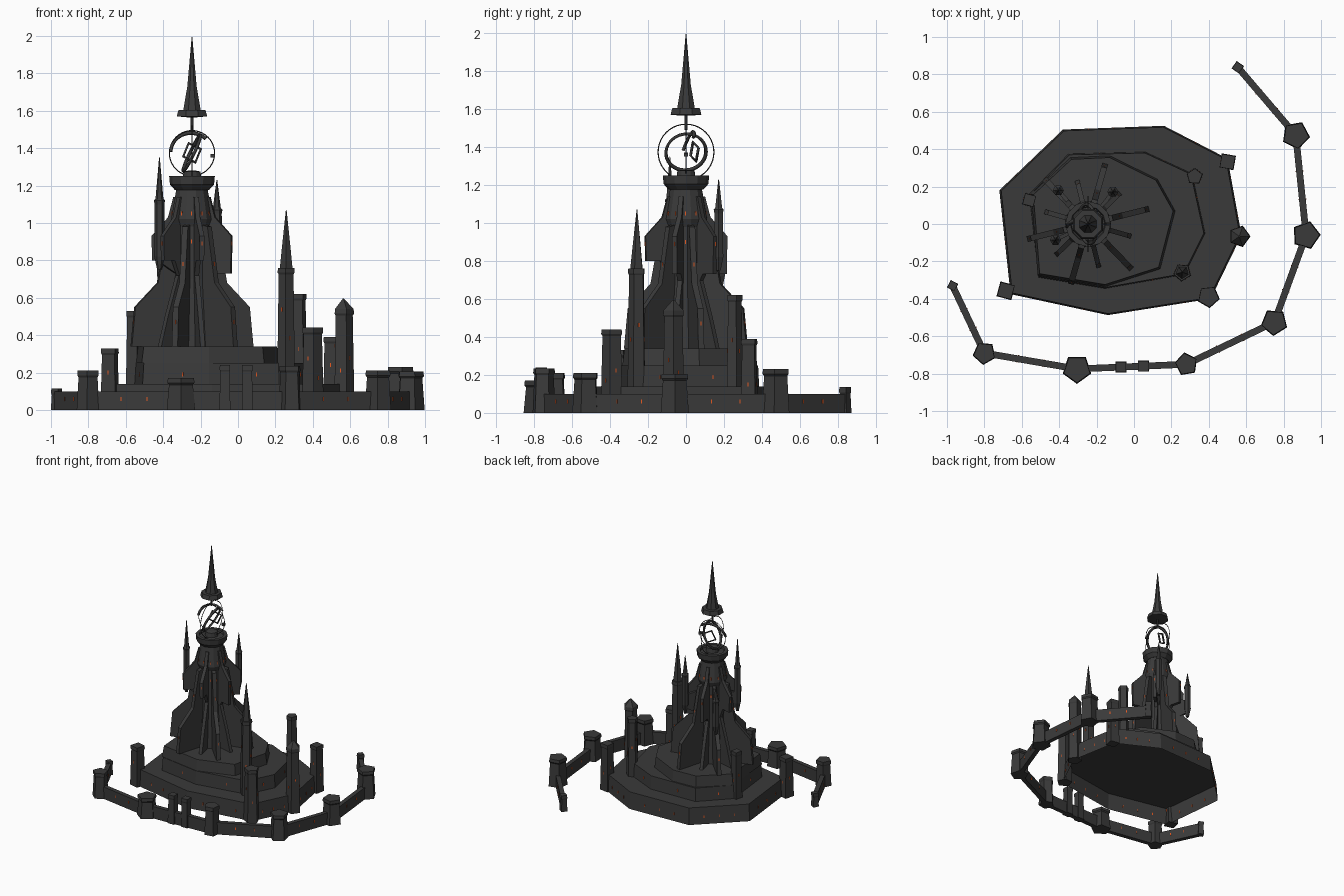
import bpy, bmesh
from math import sin, cos, pi, radians, atan2
from mathutils import Vector, Matrix

cube = bpy.data.objects.get("Cube")
if cube:
    bpy.data.objects.remove(cube, do_unlink=True)


def material(name, rgb):
    m = bpy.data.materials.new(name)
    m.use_nodes = True
    m.diffuse_color = (*rgb, 1)
    m.node_tree.nodes["Principled BSDF"].inputs["Base Color"].default_value = (*rgb, 1)
    return m


STONE = material("dark_stone", (0.042, 0.042, 0.042))
GLOW = material("orange_window", (0.8, 0.1, 0.015))
CX = -0.246  # axis of the keep


def finish(name, bm, mat=STONE):
    bmesh.ops.recalc_face_normals(bm, faces=bm.faces)
    mesh = bpy.data.meshes.new(name)
    bm.to_mesh(mesh)
    bm.free()
    mesh.materials.append(mat)
    obj = bpy.data.objects.new(name, mesh)
    bpy.context.collection.objects.link(obj)
    return obj


def loft(name, rings, floor=True):
    """Skin a stack of equal-sided polygon rings, closing the top and optionally the bottom."""
    bm = bmesh.new()
    rows = [[bm.verts.new(p) for p in ring] for ring in rings]
    n = len(rows[0])
    for a, b in zip(rows, rows[1:]):
        for i in range(n):
            j = (i + 1) % n
            bm.faces.new((a[i], a[j], b[j], b[i]))
    if floor:
        bm.faces.new(rows[0][::-1])
    bm.faces.new(rows[-1])
    return finish(name, bm)


def lathe(name, x, y, profile, sides=8, turn=0.0):
    return loft(name, [[(x + r * cos(turn + 2 * pi * i / sides),
                         y + r * sin(turn + 2 * pi * i / sides), z)
                        for i in range(sides)] for r, z in profile])


def box(name, centre, size, angle=0.0, mat=STONE):
    bm = bmesh.new()
    place = Matrix.Translation(centre) @ Matrix.Rotation(angle, 4, "Z") @ Matrix.Diagonal((*size, 1))
    bmesh.ops.create_cube(bm, size=1, matrix=place)
    return finish(name, bm, mat)


def window(x, y, z, angle):
    box("lit_window", (x, y, z), (0.006, 0.005, 0.021), angle, GLOW)


def tower(name, x, y, r, z0, h, sides, turn, roof=0.0, lit=True):
    """Tapered prism with a projecting crown, an optional roof and lit slits."""
    turn = radians(turn)
    neck = h - 0.035
    profile = [(r, z0), (r * 0.84, neck), (r * 0.95, neck + 0.01), (r * 0.92, h)]
    if roof:
        profile.append((0.004, h + roof))
    lathe(name, x, y, profile, sides, turn)
    if lit:
        for k in range(sides):
            t = 0.42 + 0.13 * (k % 3)
            d = r * (1 - 0.16 * t) * cos(pi / sides)
            a = turn + (2 * k + 1) * pi / sides
            window(x + d * cos(a), y + d * sin(a), z0 + (neck - z0) * t, a)


def tier(name, pts, z0, z1, top):
    """Hollow stepped slab, open underneath."""
    cx = sum(p[0] for p in pts) / len(pts)
    cy = sum(p[1] for p in pts) / len(pts)
    loft(name, [[(cx + (x - cx) * s, cy + (y - cy) * s, z) for x, y in pts]
                for s, z in ((1, z0), (top, z1))], floor=False)


def fin(name, outline, angle, width):
    """Upright radial plate from a (radius, height) outline."""
    c, s = cos(angle), sin(angle)
    loft(name, [[(CX + r * c - t * s, r * s + t * c, z) for r, z in outline]
                for t in (-width / 2, width / 2)])


# Stepped platform
base = [(-.38, .505), (.16, .525), (.5, .35), (.575, -.06),
        (.41, -.40), (-.14, -.487), (-.66, -.375), (-.72, .18)]
middle = [(-.56, .16), (-.35, .375), (.06, .385), (.31, .27),
          (.38, -.05), (.27, -.27), (-.155, -.345), (-.51, -.285)]
upper = [(-.55, .16), (-.34, .355), (-.13, .365), (.125, .24),
         (.22, .07), (.14, -.24), (-.155, -.335), (-.515, -.275)]
tier("platform_base", base, 0, 0.14, 0.985)
tier("platform_middle", middle, 0.14, 0.25, 0.985)
tier("platform_upper", upper, 0.25, 0.34, 0.97)
for pts, height, steps in ((base, 0.06, (.25, .5, .75)), (middle, 0.19, (.4,))):
    for a, b in zip(pts, pts[1:] + pts[:1]):
        a, b = Vector(a), Vector(b)
        for t in steps:
            p = a.lerp(b, t) * 0.994
            window(p.x, p.y, height, atan2((b - a).y, (b - a).x) + pi / 2)

# Curtain wall with its towers: x, y, radius, height, sides, turn
posts = [(-.97, -.33, .032, .115, 4, 17), (-.80, -.69, .064, .21, 5, 48),
         (-.305, -.775, .08, .17, 5, 54), (-.07, -.765, .042, .24, 4, 45),
         (.05, -.76, .042, .24, 4, 45), (.28, -.75, .064, .235, 5, 28),
         (.75, -.525, .074, .21, 5, 50), (.92, -.06, .078, .205, 5, 2),
         (.865, .475, .077, .23, 5, -8), (.555, .838, .034, .135, 4, 10)]
for x, y, r, h, n, turn in posts:
    tower("wall_tower" if n == 5 else "wall_post", x, y, r, 0, h, n, turn, lit=False)
for p, q in zip(posts, posts[1:]):
    a, b = Vector(p[:2]), Vector(q[:2])
    d, mid = b - a, (a + b) / 2
    ang = atan2(d.y, d.x)
    box("curtain_wall", (*mid, 0.05), (d.length, 0.036, 0.1), ang)
    if d.length > 0.3:
        for t in (0.36, 0.64):
            w = a.lerp(b, t)
            for side in (-1, 1):
                window(w.x - side * .018 * sin(ang), w.y + side * .018 * cos(ang), .06, ang + pi / 2)

# Towers standing on the platform
tower("front_right_tower", -.685, -.357, .058, 0, .33, 4, 30)
tower("front_left_tower", .398, -.388, .062, 0, .44, 5, 60)
tower("left_roofed_tower", .563, -.066, .06, 0, .54, 5, 0, roof=.055)
tower("back_left_tower", .5, .333, .055, 0, .39, 4, 35)
tower("inner_back_tower", .324, .254, .046, .14, .62, 5, 15)
tower("side_square_tower", -.56, .128, .045, .14, .53, 4, 30)
tower("spired_tower", .258, -.258, .05, .14, .76, 5, 50)
lathe("tower_spire", .258, -.258, [(.036, .755), (.024, .87), (.002, 1.07)], 5, .9)

# Keep core
lathe("keep_core", CX, 0, [(.125, .34), (.1, .7), (.1, .98), (.115, 1.02),
                           (.088, 1.17), (.088, 1.2)], 12, radians(14))
lathe("keep_crown", CX, 0, [(.09, 1.175), (.118, 1.205), (.122, 1.25), (.095, 1.25),
                            (.09, 1.235), (.05, 1.24), (.045, 1.275), (.02, 1.28)], 12)

# Radial buttresses, long low ones alternating with high brackets
low = [(.05, .34), (.335, .34), (.315, .55), (.19, .68), (.135, .98), (.05, 1.0)]
foot = [(.05, .34), (.24, .34), (.19, .5), (.11, .72), (.05, .72)]
for k in range(12):
    a = radians(14 + 30 * k)
    if k % 2 == 0:
        fin("long_buttress", low, a, .032)
        for r, z in ((.322, .47), (.172, .78)):
            window(CX + r * cos(a), r * sin(a), z, a)
    else:
        under = .73 if k in (1, 3, 11) else .8
        high = [(.05, .6), (.14, under), (.218, under), (.222, .93),
                (.13, 1.03), (.1, 1.14), (.05, 1.14)]
        fin("high_bracket", high, a, .026)
        fin("short_buttress", foot, a, .026)
        window(CX + .221 * cos(a), .221 * sin(a), .89, a)
    b = a + radians(15)
    for r, z in ((.097, .9), (.106, 1.05)):
        window(CX + r * cos(b), r * sin(b), z, b)

# Slender pinnacles on the keep
for x, y, z0, z1, z2 in ((-.42, -.085, .82, 1.12, 1.35),
                         (-.113, .172, .82, 1.07, 1.23),
                         (-.405, .18, .72, .93, 1.05)):
    lathe("pinnacle", x, y, [(.012, z0 - .07), (.028, z0), (.026, z1 - .02), (.03, z1),
                             (.021, z1 + .01), (.002, z2)], 6)
    ang = atan2(y, x - CX)
    reach = Vector((x - CX, y)).length
    fin("pinnacle_arm", [(.05, z0 - .12), (reach, z0 - .03), (reach, z0 + .08), (.05, z0 + .12)], ang, .02)


# Open orb of rings above the crown
def ring(name, centre, radius, normal, thick, start=0, sweep=360, count=40):
    curve = bpy.data.curves.new(name, "CURVE")
    curve.dimensions = "3D"
    curve.bevel_depth = thick
    curve.bevel_resolution = 0
    curve.use_fill_caps = True
    closed = sweep == 360
    spline = curve.splines.new("POLY")
    spline.points.add(count - 1)
    spline.use_cyclic_u = closed
    turn = Vector((0, 0, 1)).rotation_difference(Vector(normal))
    for i, p in enumerate(spline.points):
        a = radians(start + sweep * i / (count if closed else count - 1))
        p.co = (*(Vector(centre) + turn @ Vector((radius * cos(a), radius * sin(a), 0))), 1)
    temp = bpy.data.objects.new(name + "_path", curve)
    bpy.context.collection.objects.link(temp)
    bm = bmesh.new()
    bm.from_mesh(temp.to_mesh())
    temp.to_mesh_clear()
    bpy.data.objects.remove(temp, do_unlink=True)
    finish(name, bm)


orb = (CX, 0, 1.373)
ring("thin_front_ring", orb, .121, (0, -1, 0), .003)
ring("thin_side_ring", orb, .147, (1, 0, 0), .003)
ring("thick_tilted_ring", orb, .106, (.9, .1, -.43), .010)
ring("thick_arc", orb, .114, (.15, -.92, .33), .010, 55, 130)
ring("orb_frame", (CX, .045, 1.375), .055, (.4, -.9, 0), .008, 45, count=4)
box("orb_bead", (-.135, 0, 1.36), (.022, .022, .02))

# Floating spire
lathe("spire_rod", CX, 0, [(.009, 1.49), (.009, 1.58)], 6)
lathe("great_spire", CX, 0, [(.03, 1.565), (.088, 1.57), (.078, 1.605), (.05, 1.605),
                             (.027, 1.73), (.002, 1.995)], 8, pi / 8)
